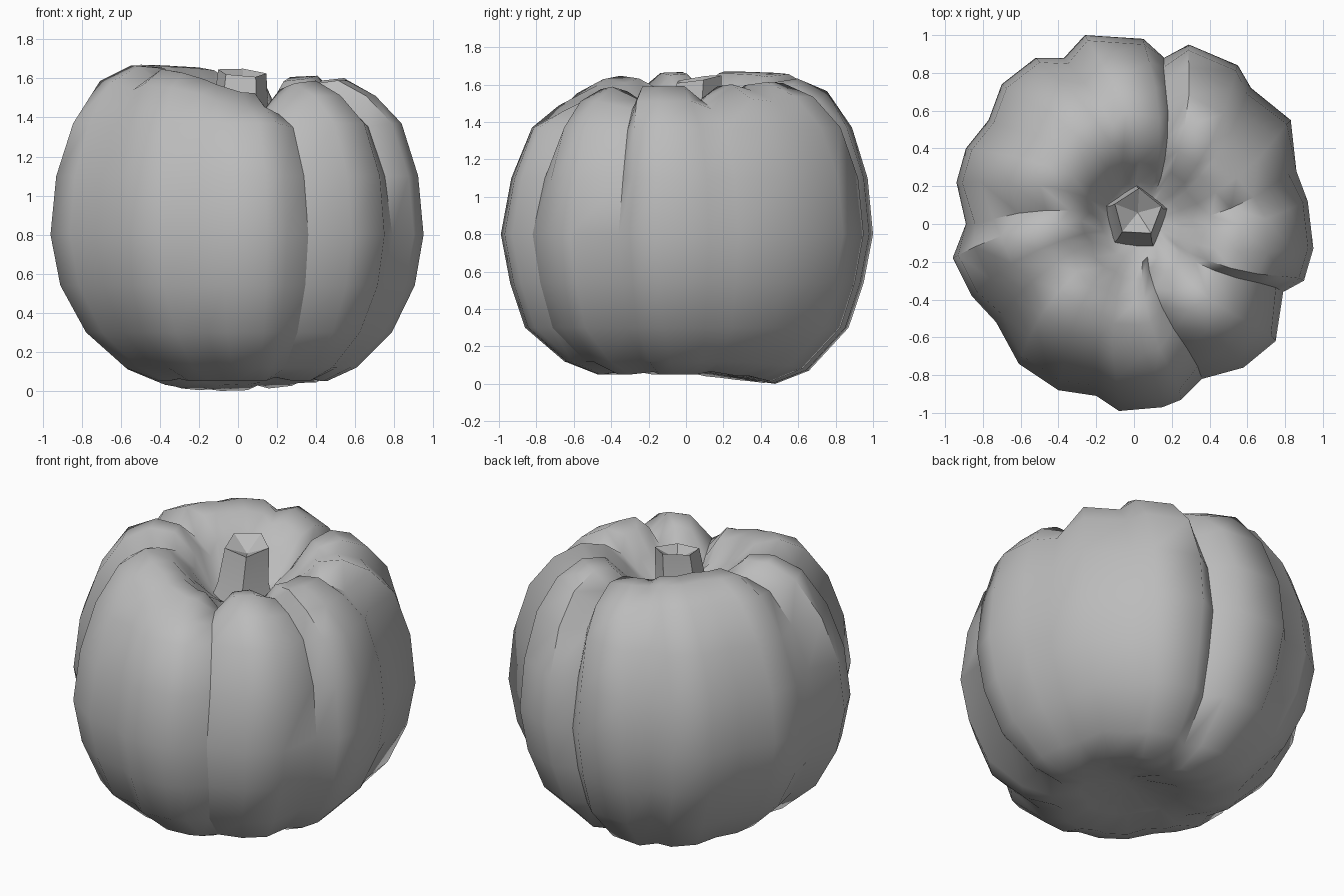
import bpy, bmesh, math
from math import radians

cube = bpy.data.objects.get("Cube")
if cube:
    bpy.data.objects.remove(cube, do_unlink=True)

# One plain grey for everything
grey = bpy.data.materials.new("plain_grey")
grey.use_nodes = True
COL = (0.5, 0.5, 0.5, 1)
grey.diffuse_color = COL
grey.node_tree.nodes["Principled BSDF"].inputs["Base Color"].default_value = COL


def finish(bm, name, angle):
    bmesh.ops.recalc_face_normals(bm, faces=bm.faces)
    me = bpy.data.meshes.new(name)
    bm.to_mesh(me)
    bm.free()
    ob = bpy.data.objects.new(name, me)
    bpy.context.collection.objects.link(ob)
    me.materials.append(grey)
    bpy.ops.object.select_all(action='DESELECT')
    ob.select_set(True)
    bpy.context.view_layer.objects.active = ob
    bpy.ops.object.shade_smooth_by_angle(angle=radians(angle))
    return ob


def loft(bm, rings, sink=0):
    """Skin closed rings of points; cap both ends, sinking the top centre."""
    vs = [[bm.verts.new(p) for p in ring] for ring in rings]
    n = len(rings[0])
    for a, b in zip(vs, vs[1:]):
        for i in range(n):
            j = (i + 1) % n
            bm.faces.new((a[i], a[j], b[j], b[i]))
    for ring, drop in ((vs[0], 0), (vs[-1], sink)):
        mid = [sum(v.co[k] for v in ring) / n for k in range(3)]
        c = bm.verts.new((mid[0], mid[1], mid[2] - drop))
        for i in range(n):
            bm.faces.new((ring[i], ring[(i + 1) % n], c))


def bump(v, width):
    return math.exp(-(v / width) ** 2)


# Pumpkin body: lobed outline swept through a vertical profile
outline = [(.95, -.13), (.92, .12), (.86, .28), (.83, .55), (.62, .72), (.55, .84),
           (.29, .95), (.16, .88), (.05, .98), (-.26, 1), (-.37, .88), (-.52, .88),
           (-.70, .74), (-.77, .55), (-.89, .40), (-.94, .22), (-.89, 0), (-.96, -.18),
           (-.86, -.38), (-.73, -.52), (-.61, -.74), (-.40, -.88), (-.20, -.91),
           (-.08, -.99), (.15, -.97), (.25, -.93), (.36, -.82), (.58, -.76),
           (.75, -.62), (.79, -.36), (.9, -.3)]
# groove position in the outline and its strength
grooves = {2: .8, 4: .4, 7: 1, 10: .3, 16: .8, 19: .6, 26: 1, 29: .7}
# scale, height, groove depth in height
profile = [(.10, .11, 0), (.28, .08, 0), (.45, .05, .02), (.62, .12, 0), (.82, .30, 0),
           (.95, .54, 0), (1, .80, 0), (.97, 1.10, 0), (.88, 1.37, -.02), (.74, 1.55, -.06),
           (.58, 1.63, -.10), (.44, 1.62, -.11), (.32, 1.51, -.08), (.22, 1.38, -.03),
           (.12, 1.31, 0)]
rings = []
for s, z, dip in profile:
    ring = []
    for i, (x, y) in enumerate(outline):
        upper = min(1, max(0, (z - .8) * 1.5))
        g = grooves.get(i, 0)
        # grooves swirl gently towards the stem
        ang = math.atan2(y, x) - .35 * (1 - s) * upper
        rad = math.hypot(x, y) * s * (1 - .06 * g * upper)
        px = rad * math.cos(ang) + .05 * (1 - s)
        py = rad * math.sin(ang)
        if z < .35:                      # long underside
            py *= 1.06
        elif py < 0:                     # front leans back towards the top
            py *= 1 - .06 * upper
        h = z + dip * g
        if z > 1.45:                     # uneven shoulders, lowest at the front
            h += .04 * math.cos(ang - 2.8)
            h -= .09 * bump(px - .04, .22) if py < 0 else .05 * bump(px - .12, .15)
        if z < .15 and s > .2:           # the underside bulges at the back
            h -= .05 * max(0, math.cos(ang - 1.8)) ** 2
        ring.append((px, py, h))
    rings.append(ring)
low = min(p[2] for r in rings for p in r)
rings = [[(x, y, z - low) for x, y, z in r] for r in rings]
bm = bmesh.new()
loft(bm, rings)
body = finish(bm, "pumpkin_body", 55)

# Keep the main front and back grooves crisp
n = len(outline)
crisp = {(r * n + i, (r + 1) * n + i) for r in range(3, len(profile) - 2) for i in (7, 26)}
for e in body.data.edges:
    if tuple(sorted(e.vertices)) in crisp:
        e.use_edge_sharp = True

# Stem: short flared five sided stalk with a slanted, hollowed top
bm = bmesh.new()
rings = []
for rad, z, cx, cy in ((.20, 1.26, 0, .03), (.15, 1.42, .01, .04), (.13, 1.63, .02, .06)):
    ring = []
    for i in range(5):
        a = radians(72 * i + 15)
        tilt = .02 * math.sin(a) - .01 * math.cos(a) if z > 1.5 else 0
        ring.append((cx + rad * math.cos(a), cy + rad * math.sin(a), z + tilt))
    rings.append(ring)
loft(bm, rings, sink=.06)
finish(bm, "stem", 30)
